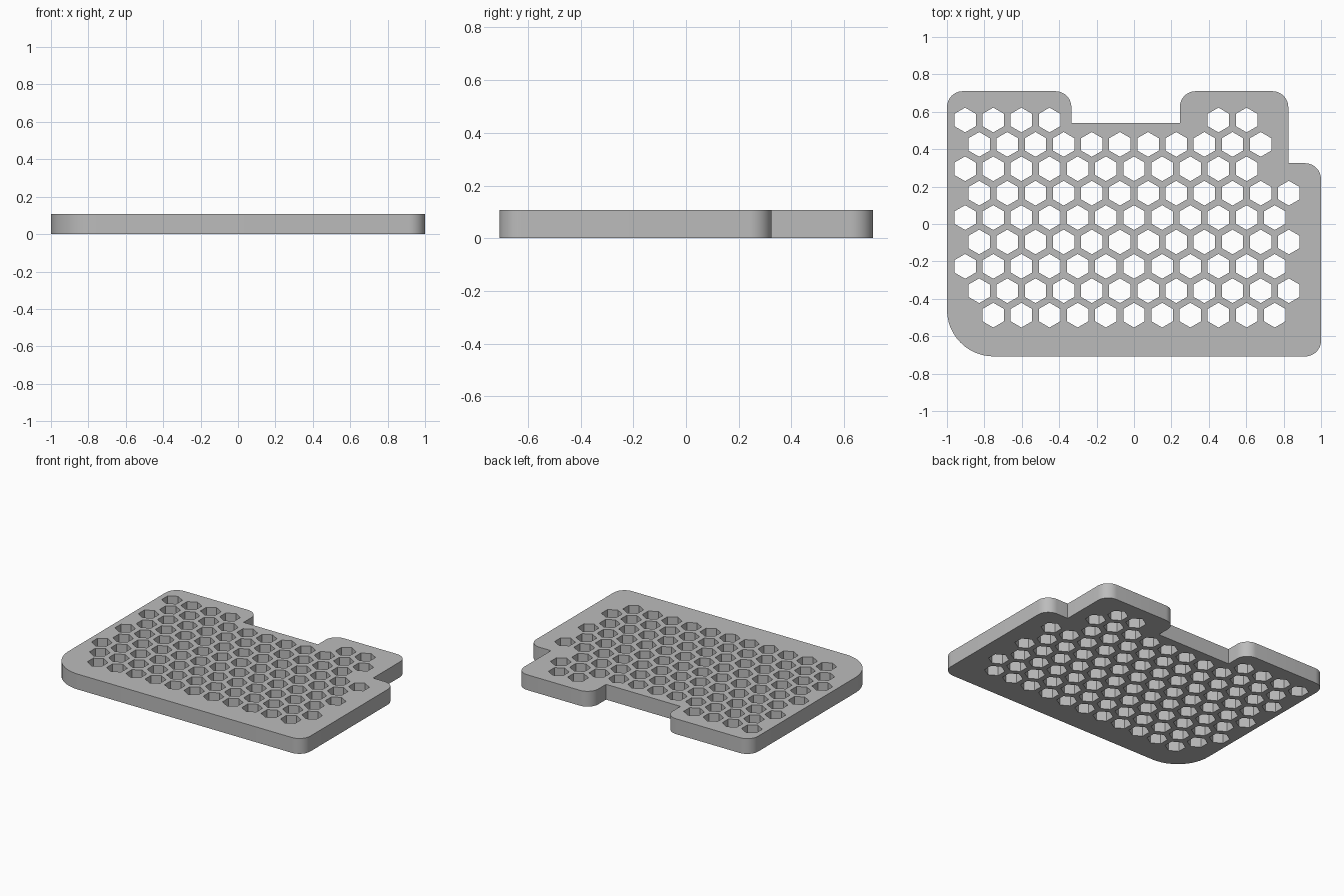
import bpy, math
from mathutils import Vector

if "Cube" in bpy.data.objects:
    bpy.data.objects.remove(bpy.data.objects["Cube"])

HEIGHT = 0.108
PITCH, ROW_STEP, HEX_R = 0.1505, 0.1304, 0.0662

grey = bpy.data.materials.new("grey")
grey.diffuse_color = (0.5, 0.5, 0.5, 1)
grey.use_nodes = True
grey.node_tree.nodes["Principled BSDF"].inputs["Base Color"].default_value = grey.diffuse_color

# Plate outline, anticlockwise: x, y, corner radius (0 = sharp)
corners = [(-1, -0.708, 0.25), (1, -0.708, 0.085), (1, 0.325, 0.085), (0.825, 0.325, 0),
           (0.825, 0.71, 0.085), (0.245, 0.71, 0.085), (0.245, 0.54, 0),
           (-0.335, 0.54, 0), (-0.335, 0.71, 0.085), (-1, 0.71, 0.085)]


def rounded(points, steps=12):
    out = []
    for i, (x, y, r) in enumerate(points):
        p = Vector((x, y))
        if r == 0:
            out.append(p)
            continue
        a = (Vector(points[i - 1][:2]) - p).normalized() * r
        b = (Vector(points[(i + 1) % len(points)][:2]) - p).normalized() * r
        for s in range(steps + 1):
            t = s / steps * math.pi / 2
            out.append(p + a * (1 - math.sin(t)) + b * (1 - math.cos(t)))
    return out


curve = bpy.data.curves.new("vented_plate", 'CURVE')
curve.dimensions = '2D'
curve.fill_mode = 'BOTH'
curve.extrude = HEIGHT / 2


def add_loop(points):
    spline = curve.splines.new('POLY')
    spline.points.add(len(points) - 1)
    for sp, p in zip(spline.points, points):
        sp.co = (p[0], p[1], 0, 1)
    spline.use_cyclic_u = True


add_loop(rounded(corners))

# Honeycomb holes: column ranges (in pitches) for each row, back to front
rows = [[(-6, -3), (3, 4)], [(-5.5, 4.5)], [(-6, 4)], [(-5.5, 5.5)], [(-6, 5)],
        [(-5.5, 5.5)], [(-6, 5)], [(-5.5, 5.5)], [(-5, 5)]]
for r, spans in enumerate(rows):
    cy = 0.556 - r * ROW_STEP
    for first, last in spans:
        for k in range(int(last - first) + 1):
            cx = (first + k) * PITCH
            add_loop([(cx + HEX_R * math.sin(a * math.pi / 3),
                       cy + HEX_R * math.cos(a * math.pi / 3)) for a in range(6)])

# Turn the filled curve into a welded solid
plate = bpy.data.objects.new("vented_plate", curve)
bpy.context.collection.objects.link(plate)
plate.location.z = HEIGHT / 2
bpy.context.view_layer.objects.active = plate
plate.select_set(True)
bpy.ops.object.convert(target='MESH')
plate = bpy.context.object
plate.data.materials.clear()
plate.data.materials.append(grey)
bpy.ops.object.mode_set(mode='EDIT')
bpy.ops.mesh.select_all(action='SELECT')
bpy.ops.mesh.remove_doubles(threshold=0.0005)
bpy.ops.mesh.normals_make_consistent(inside=False)
bpy.ops.object.mode_set(mode='OBJECT')
bpy.ops.object.shade_smooth_by_angle(angle=math.radians(30))
